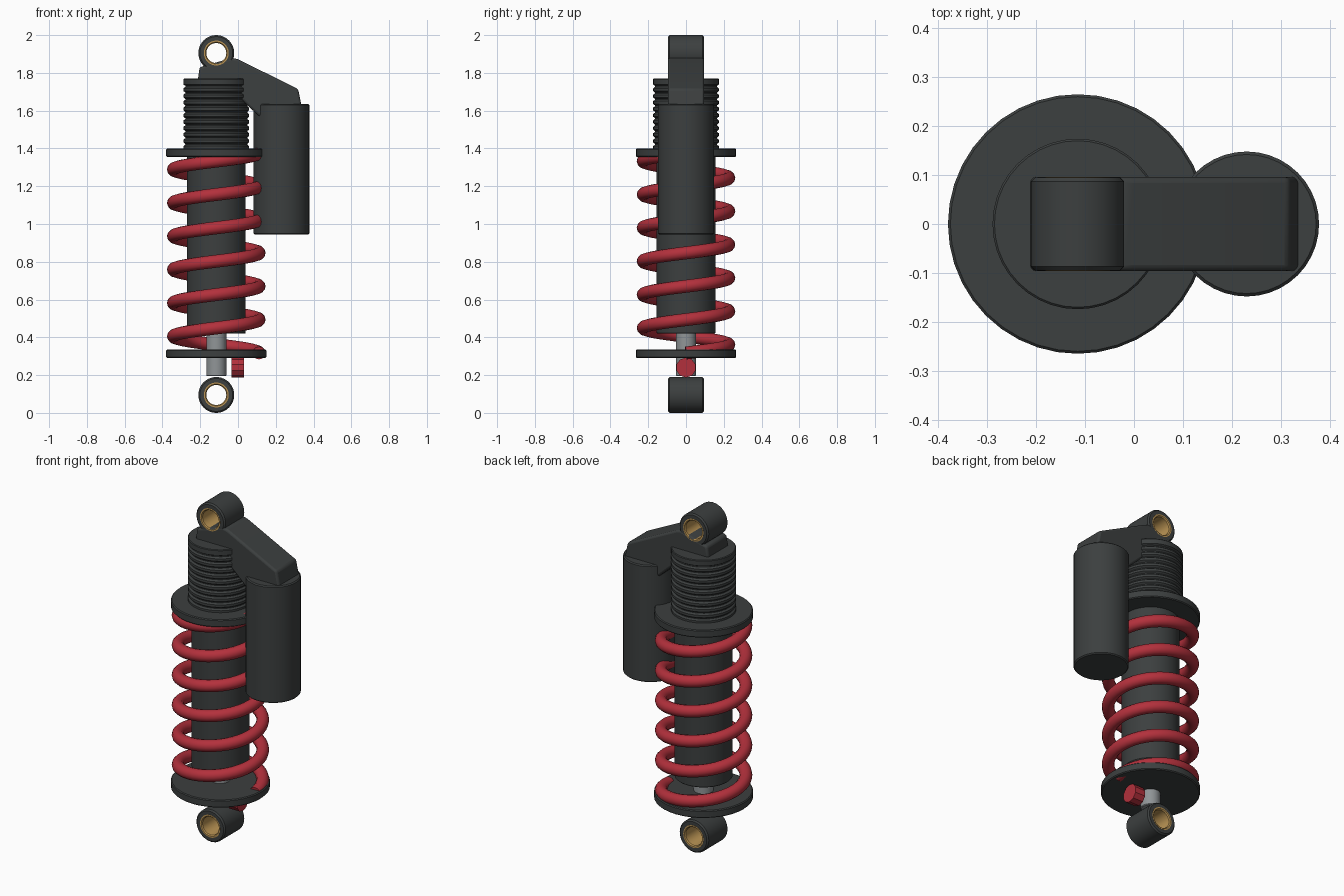
import bpy, bmesh, math
from mathutils import Matrix, Vector

if "Cube" in bpy.data.objects:
    bpy.data.objects.remove(bpy.data.objects["Cube"])

AX = -0.115   # x of the damper axis
RES_X = 0.23  # x of the reservoir axis


def material(name, rgb):
    m = bpy.data.materials.new(name)
    m.diffuse_color = (*rgb, 1)
    m.use_nodes = True
    m.node_tree.nodes["Principled BSDF"].inputs["Base Color"].default_value = m.diffuse_color
    return m


DARK = material("dark_metal", (0.045, 0.05, 0.05))
RED = material("red_paint", (0.45, 0.03, 0.045))
STEEL = material("steel", (0.28, 0.3, 0.31))
BRASS = material("brass", (0.5, 0.3, 0.09))


def finish(ob, mat, angle=35):
    ob.data.materials.clear()
    ob.data.materials.append(mat)
    bpy.ops.object.select_all(action='DESELECT')
    ob.select_set(True)
    bpy.context.view_layer.objects.active = ob
    bpy.ops.object.shade_smooth_by_angle(angle=math.radians(angle))
    return ob


def add_mesh(name, bm, mat, angle=35):
    bmesh.ops.recalc_face_normals(bm, faces=bm.faces)
    me = bpy.data.meshes.new(name)
    bm.to_mesh(me)
    bm.free()
    ob = bpy.data.objects.new(name, me)
    bpy.context.collection.objects.link(ob)
    return finish(ob, mat, angle)


def lathe(name, profile, centre, mat, axis='Z', n=40, ring=False):
    """Spin (radius, height) points; ring=True closes the profile into a tube."""
    bm = bmesh.new()
    vs = [bm.verts.new((r, 0, h)) for r, h in profile]
    edges = [bm.edges.new(p) for p in zip(vs, vs[1:])]
    if ring:
        edges.append(bm.edges.new((vs[-1], vs[0])))
    bmesh.ops.spin(bm, geom=vs + edges, cent=(0, 0, 0), axis=(0, 0, 1),
                   angle=math.tau, steps=n, use_duplicate=False)
    bmesh.ops.remove_doubles(bm, verts=bm.verts, dist=1e-5)
    turn = {'Z': Matrix(), 'Y': Matrix.Rotation(math.pi / 2, 4, 'X'),
            'X': Matrix.Rotation(math.pi / 2, 4, 'Y')}[axis]
    bmesh.ops.transform(bm, matrix=Matrix.Translation(Vector(centre)) @ turn, verts=bm.verts)
    return add_mesh(name, bm, mat)


def cylinder(name, r, z0, z1, x, mat, b=0.004, n=40):
    prof = [(0, z0), (r - b, z0), (r, z0 + b), (r, z1 - b), (r - b, z1), (0, z1)]
    return lathe(name, prof, (x, 0, 0), mat, n=n)


# mounting eyes with brass bushings
for name, z in (("upper", 1.905), ("lower", 0.095)):
    w, b = 0.095, 0.008
    lathe(name + "_eye", [(0.063, -w), (0.095 - b, -w), (0.095, -w + b), (0.095, w - b),
                          (0.095 - b, w), (0.063, w)], (AX, 0, z), DARK, 'Y', ring=True)
    lathe(name + "_bushing", [(0.053, -0.09), (0.058, -0.096), (0.066, -0.096), (0.066, 0.096),
                              (0.058, 0.096), (0.053, 0.09)], (AX, 0, z), BRASS, 'Y', ring=True)

# damper rod and body
cylinder("damper_rod", 0.053, 0.195, 0.6, AX, STEEL, n=32)
cylinder("damper_body", 0.156, 0.42, 1.45, AX, DARK)

# threaded upper sleeve
R, G, pitch = 0.174, 0.164, 0.034
thread = [(0, 1.38), (G, 1.38)]
for i in range(10):
    z = 1.39 + i * pitch
    thread += [(G, z), (R, z + 0.008), (R, z + 0.022), (G, z + 0.03)]
thread += [(G, 1.732), (R, 1.738), (R, 1.766), (R - 0.004, 1.77), (0, 1.77)]
lathe("threaded_sleeve", thread, (AX, 0, 0), DARK)

# spring collars
cylinder("upper_collar", 0.265, 1.355, 1.4, AX, DARK, b=0.005)
cylinder("lower_collar", 0.265, 0.29, 0.335, AX, DARK, b=0.005)

# coil spring
turns, steps, z0, z1 = 6, 40, 0.317, 1.377
cu = bpy.data.curves.new("coil_spring", 'CURVE')
cu.dimensions = '3D'
cu.twist_mode = 'Z_UP'
cu.bevel_depth = 0.034
cu.bevel_resolution = 4
cu.use_fill_caps = True
sp = cu.splines.new('POLY')
count = turns * steps + 1
sp.points.add(count - 1)
for i, p in enumerate(sp.points):
    a = math.tau * i / steps
    p.co = (AX + 0.227 * math.cos(a), 0.227 * math.sin(a), z0 + (z1 - z0) * i / (count - 1), 1)
spring = bpy.data.objects.new("coil_spring", cu)
bpy.context.collection.objects.link(spring)
bpy.context.view_layer.objects.active = spring
spring.select_set(True)
bpy.ops.object.convert(target='MESH')
finish(bpy.context.view_layer.objects.active, RED, 50)

# rebound adjuster knob
lathe("adjuster_knob", [(0, -0.033), (0.053, -0.033), (0.053, 0.033), (0, 0.033)],
      (-0.002, 0, 0.24), RED, 'X', n=10)

# reservoir
cylinder("reservoir", 0.148, 0.945, 1.635, RES_X, DARK, b=0.006)

# bridge arm joining the damper head to the reservoir
outline = [(-0.216, 1.74), (-0.203, 1.83), (-0.03, 1.88), (0.0, 1.872), (0.318, 1.715),
           (0.342, 1.6), (0.3, 1.535), (0.15, 1.535), (0.0, 1.675), (-0.1, 1.74)]
bm = bmesh.new()
face = bm.faces.new([bm.verts.new((x, -0.096, z)) for x, z in outline])
ext = bmesh.ops.extrude_face_region(bm, geom=[face])
bmesh.ops.translate(bm, vec=(0, 0.192, 0),
                    verts=[g for g in ext['geom'] if isinstance(g, bmesh.types.BMVert)])
arm = add_mesh("bridge_arm", bm, DARK)
bev = arm.modifiers.new("rounded_edges", 'BEVEL')
bev.width = 0.012
bev.segments = 3
bev.limit_method = 'ANGLE'
